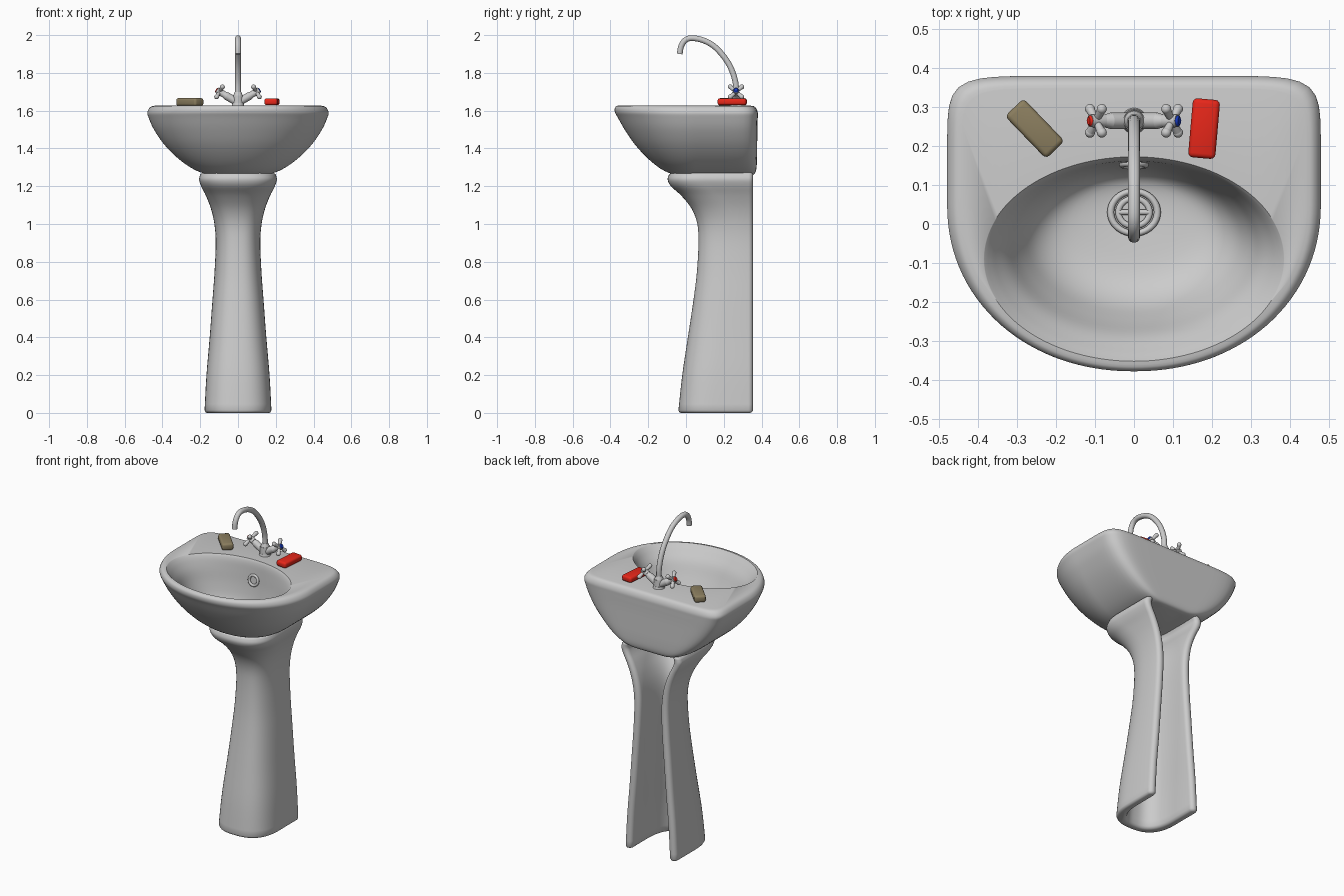
import bpy, bmesh, math
from mathutils import Vector, Matrix

if "Cube" in bpy.data.objects:
    bpy.data.objects.remove(bpy.data.objects["Cube"])

# ---------- helpers ----------
def smooth_rows(rows, k):
    """Catmull-Rom interpolation through tuples of any length."""
    out = []
    n = len(rows)
    for i in range(n - 1):
        p = [rows[max(i - 1, 0)], rows[i], rows[i + 1], rows[min(i + 2, n - 1)]]
        for j in range(k):
            t = j / k
            out.append(tuple(0.5 * (2 * b + (c - a) * t + (2 * a - 5 * b + 4 * c - d) * t * t
                             + (3 * b - a - 3 * c + d) * t ** 3) for a, b, c, d in zip(*p)))
    return out + [rows[-1]]

def finish(ob, angle=40):
    bpy.ops.object.select_all(action='DESELECT')
    ob.select_set(True)
    bpy.context.view_layer.objects.active = ob
    bpy.ops.object.shade_smooth_by_angle(angle=math.radians(angle))
    return ob

def new_object(name, bm, color=None, angle=40):
    bmesh.ops.recalc_face_normals(bm, faces=bm.faces)
    me = bpy.data.meshes.new(name)
    bm.to_mesh(me)
    bm.free()
    ob = bpy.data.objects.new(name, me)
    bpy.context.collection.objects.link(ob)
    if color:
        mat = bpy.data.materials.new(name + "_colour")
        mat.diffuse_color = (*color, 1)
        mat.use_nodes = True
        mat.node_tree.nodes["Principled BSDF"].inputs["Base Color"].default_value = mat.diffuse_color
        me.materials.append(mat)
    return finish(ob, angle)

def loft(name, rings, angle=40):
    bm = bmesh.new()
    vs = [[bm.verts.new(p) for p in r] for r in rings]
    n = len(rings[0])
    for a, b in zip(vs, vs[1:]):
        for i in range(n):
            j = (i + 1) % n
            bm.faces.new((a[i], a[j], b[j], b[i]))
    bm.faces.new(vs[0])
    bm.faces.new(vs[-1])
    return new_object(name, bm, angle=angle)

def rod(name, a, b, r1, r2=None, color=None, seg=24):
    a, b = Vector(a), Vector(b)
    d = b - a
    m = Matrix.Translation((a + b) / 2) @ d.to_track_quat('Z', 'Y').to_matrix().to_4x4()
    bm = bmesh.new()
    bmesh.ops.create_cone(bm, cap_ends=True, segments=seg, radius1=r1,
                          radius2=r1 if r2 is None else r2, depth=d.length, matrix=m)
    return new_object(name, bm, color)

def ball(name, c, r, color=None):
    bm = bmesh.new()
    bmesh.ops.create_uvsphere(bm, u_segments=20, v_segments=12, radius=r, matrix=Matrix.Translation(c))
    return new_object(name, bm, color)

def torus(name, loc, R, r, rot=(0, 0, 0), scale=(1, 1, 1)):
    bpy.ops.mesh.primitive_torus_add(location=loc, rotation=rot, major_radius=R, minor_radius=r,
                                     major_segments=40, minor_segments=12)
    ob = bpy.context.object
    ob.name = name
    ob.scale = scale
    return finish(ob)

# ---------- basin: outer shell, deck and bowl in one loft ----------
N = 128
angles = [2 * math.pi * i / N for i in range(N)]

def outer_ring(z, w, f, b):
    pts = []
    for t in angles:
        c, s = math.cos(t), math.sin(t)
        depth, n = (0.33, 9) if s > 0 else (0.425, 2.1)
        r = ((abs(c) / 0.48) ** n + (abs(s) / depth) ** n) ** (-1 / n)
        ky = (b - 0.05) / 0.33 if s > 0 else (0.05 - f) / 0.425
        pts.append((r * c * w / 0.48, 0.05 + r * s * ky, z))
    return pts

def bowl_ring(s, cy, z):
    return [(0.375 * s * math.cos(t), cy + 0.255 * s * math.sin(t), z) for t in angles]

shell = [(1.254, .09, -.01, .335), (1.262, .16, -.065, .36), (1.29, .235, -.13, .372),
         (1.345, .315, -.20, .376), (1.42, .39, -.27, .377), (1.50, .445, -.325, .378),
         (1.565, .474, -.362, .38), (1.59, .48, -.376, .38), (1.61, .472, -.378, .373),
         (1.622, .459, -.371, .362), (1.626, .443, -.362, .348)]
bowl = [(1.03, -.09, 1.627), (1.0, -.088, 1.615), (.95, -.08, 1.59), (.87, -.063, 1.54),
        (.785, -.047, 1.46), (.67, -.03, 1.38), (.5, -.008, 1.335), (.22, .03, 1.318), (.04, .03, 1.316)]
loft("basin", [outer_ring(*r) for r in smooth_rows(shell, 4)]
     + [bowl_ring(*r) for r in smooth_rows(bowl, 4)], 50)

# ---------- pedestal: U-shaped shell with rounded ends, open at the back ----------
column = [(.014, .177, -.04), (.2, .167, -.02), (.4, .15, .01), (.6, .135, .04), (.75, .124, .058),
          (.9, .118, .066), (1.0, .125, .06), (1.08, .143, .03), (1.15, .17, -.025),
          (1.20, .195, -.08), (1.235, .206, -.097), (1.262, .2, -.09)]

def u_ring(z, w, f, e=0):
    """e insets the whole section, which rounds the foot and the top."""
    back, half = 0.355, 0.025

    def bend(w, f):
        mid = f + 0.2
        pts = []
        for i in range(33):
            t = math.pi * i / 32
            c, s = math.cos(t), math.sin(t)
            r = (abs(c) ** 2.6 + s ** 2.6) ** (-1 / 2.6)
            pts.append((w * c * r, mid - 0.2 * s * r))
        return pts

    def end(side):
        r = half - e
        return [(side * (w - half) + r * math.cos(a), back - half + r * math.sin(a))
                for a in (math.pi * i / 8 for i in range(9))]

    loop = bend(w - e, f + e) + end(-1)[::-1] + bend(w - 2 * half + e, f + 2 * half - e)[::-1] + end(1)[::-1]
    return [(x, y, z) for x, y in loop]

# left end runs outer to inner, right end inner to outer
foot = [u_ring(z, .178, -.042, e) for z, e in ((0, .014), (.004, .006))]
top = [u_ring(z, w, f, e) for z, w, f, e in ((1.271, .195, -.083, .006), (1.275, .19, -.077, .014))]
loft("pedestal", foot + [u_ring(*r) for r in smooth_rows(column, 4)] + top, 55)

# ---------- drain and overflow ----------
D = (0, .03, 1.326)
torus("drain_ring", D, .06, .009, scale=(1, .9, 1))
torus("drain_grate", D, .04, .008, scale=(1, .9, .8))
rod("drain_hub", (0, .03, 1.31), (0, .03, 1.331), .014)
for k in range(2):
    a = math.pi / 2 * k
    v = Vector((math.cos(a), .9 * math.sin(a), 0)) * .04
    rod("drain_bar", Vector(D) - v, Vector(D) + v, .007, seg=12)
torus("overflow_ring", (0, .152, 1.51), .03, .008, rot=(math.radians(82), 0, 0))

# ---------- tap: base, spout, cross handles ----------
TY = .265
rod("tap_flange", (0, TY, 1.622), (0, TY, 1.64), .034, .03)
rod("tap_body", (0, TY, 1.635), (0, TY, 1.68), .029, .027)
rod("tap_collar", (0, TY, 1.68), (0, TY, 1.70), .025, .017)

path = [(.265, 1.69), (.262, 1.75), (.24, 1.82), (.205, 1.88), (.15, 1.94), (.09, 1.973),
        (.03, 1.984), (-.005, 1.972), (-.026, 1.94), (-.033, 1.90)]
cu = bpy.data.curves.new("spout", 'CURVE')
cu.dimensions, cu.bevel_depth, cu.bevel_resolution, cu.use_fill_caps = '3D', .0155, 5, True
pts = smooth_rows(path, 5)
sp = cu.splines.new('POLY')
sp.points.add(len(pts) - 1)
for p, (y, z) in zip(sp.points, pts):
    p.co = (0, y, z, 1)
spout = bpy.data.objects.new("spout", cu)
bpy.context.collection.objects.link(spout)
bpy.ops.object.select_all(action='DESELECT')
spout.select_set(True)
bpy.context.view_layer.objects.active = spout
bpy.ops.object.convert(target='MESH')
finish(bpy.context.object)

for side, name, col in ((-1, "hot", (.8, .02, .01)), (1, "cold", (.01, .05, .6))):
    ax = Vector((side * math.cos(math.radians(30)), 0, math.sin(math.radians(30))))
    o = Vector((0, TY, 1.643))
    rod(name + "_valve", o, o + ax * .07, .021)
    rod(name + "_valve_neck", o + ax * .07, o + ax * .10, .021, .013)
    rod(name + "_handle_hub", o + ax * .09, o + ax * .13, .018, .016)
    rod(name + "_marker", o + ax * .13, o + ax * .135, .014, .009, col)
    up = ax.cross(Vector((0, 1, 0)))
    for k in range(4):
        a = math.pi / 4 + k * math.pi / 2
        d = Vector((0, 1, 0)) * math.cos(a) + up * math.sin(a)
        c = o + ax * .113
        rod(name + "_spoke", c, c + d * .043, .008, .012, seg=16)
        ball(name + "_spoke_tip", c + d * .043, .0128)

# ---------- soap bar and red sponge ----------
def bar(name, loc, size, rot, color, width, seg):
    bm = bmesh.new()
    m = Matrix.Translation(loc) @ Matrix.Rotation(math.radians(rot), 4, 'Z') @ Matrix.Diagonal((*size, 1))
    bmesh.ops.create_cube(bm, size=1, matrix=m)
    bmesh.ops.bevel(bm, geom=bm.edges[:], offset=width, segments=seg, profile=.5, affect='EDGES')
    new_object(name, bm, color)

bar("soap_bar", (-.255, .245, 1.646), (.152, .066, .042), -46, (.26, .21, .115), .012, 3)
bar("red_sponge", (.18, .245, 1.647), (.07, .152, .036), -5, (.8, .02, .01), .012, 3)
